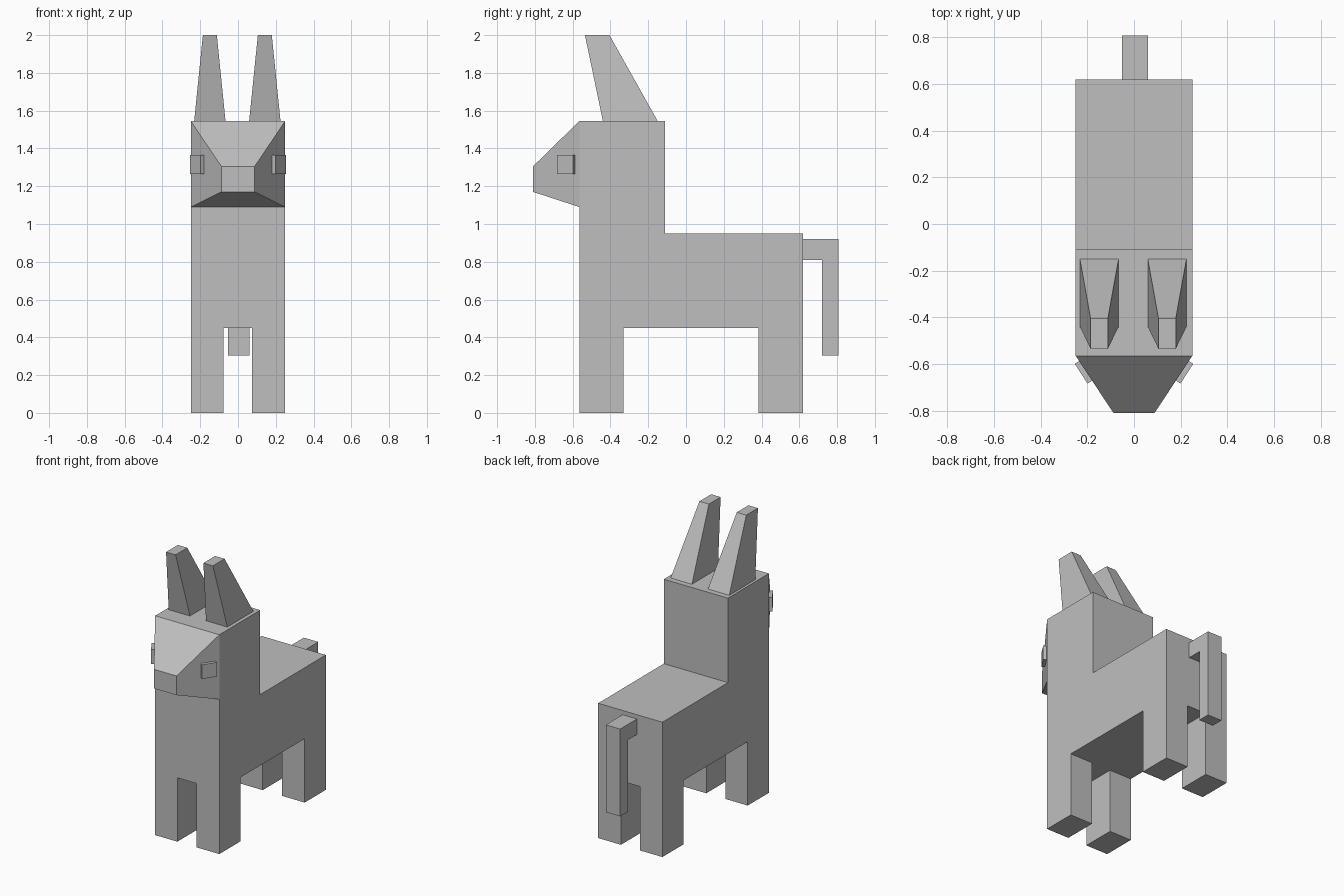
import bpy
import bmesh

cube = bpy.data.objects.get("Cube")
if cube:
    bpy.data.objects.remove(cube, do_unlink=True)

grey = bpy.data.materials.new("plain grey")
grey.use_nodes = True
COLOUR = (0.52, 0.52, 0.52, 1)
grey.diffuse_color = COLOUR
grey.node_tree.nodes["Principled BSDF"].inputs["Base Color"].default_value = COLOUR


def loft(name, start, end):
    """Flat-faced solid joining two outlines with equal point counts."""
    bm = bmesh.new()
    a = [bm.verts.new(p) for p in start]
    b = [bm.verts.new(p) for p in end]
    bm.faces.new(a)
    bm.faces.new(b[::-1])
    for i in range(len(a)):
        j = (i + 1) % len(a)
        bm.faces.new((a[j], a[i], b[i], b[j]))
    bmesh.ops.recalc_face_normals(bm, faces=bm.faces)
    mesh = bpy.data.meshes.new(name)
    bm.to_mesh(mesh)
    bm.free()
    mesh.materials.append(grey)
    obj = bpy.data.objects.new(name, mesh)
    bpy.context.collection.objects.link(obj)
    return obj


def side_profile(name, outline, x0, x1):
    """Extrude a (y, z) outline across x."""
    return loft(name, [(x0, y, z) for y, z in outline],
                [(x1, y, z) for y, z in outline])


def rect(x0, x1, y0, y1):
    return [(x0, y0), (x1, y0), (x1, y1), (x0, y1)]


def upright(name, bottom, z0, top, z1):
    """Solid rising from one (x, y) outline to another."""
    return loft(name, [(x, y, z0) for x, y in bottom],
                [(x, y, z1) for x, y in top])


FRONT, BACK, BELLY, CROWN, HALF = -0.565, 0.62, 0.45, 1.545, 0.25

# Torso, neck and back of the head in one stepped block
side_profile("torso_and_head",
             [(FRONT, BELLY), (BACK, BELLY), (BACK, 0.95),
              (-0.11, 0.95), (-0.11, CROWN), (FRONT, CROWN)], -HALF, HALF)

# Tapered snout
snout_ends = []
for y, w, z0, z1 in ((FRONT, HALF, 1.09, CROWN), (-0.81, 0.088, 1.17, 1.305)):
    snout_ends.append([(-w, y, z0), (w, y, z0), (w, y, z1), (-w, y, z1)])
loft("snout", *snout_ends)

# Legs
for end, y0, y1 in (("front", FRONT, -0.33), ("back", 0.385, BACK)):
    for side, x0, x1 in (("right", -HALF, -0.077), ("left", 0.073, HALF)):
        foot = rect(x0, x1, y0, y1)
        upright(f"{end}_leg_{side}", foot, 0, foot, BELLY)

# Ears, narrowing and leaning forward
for side, x in (("right", -0.149), ("left", 0.142)):
    upright(f"ear_{side}", rect(x - 0.083, x + 0.083, -0.44, -0.15), CROWN,
            rect(x - 0.037, x + 0.037, -0.535, -0.405), 2.0)

# Eye plates lying on the slanted snout sides
for side, s in (("right", -1), ("left", 1)):
    plate = [(s * x, y) for x, y in
             ((0.235, -0.588), (0.254, -0.599), (0.199, -0.684), (0.180, -0.671))]
    upright(f"eye_{side}", plate, 1.265, plate, 1.365)

# Hooked tail
side_profile("tail", [(BACK, 0.81), (BACK, 0.92), (0.807, 0.92),
                      (0.807, 0.305), (0.72, 0.305), (0.72, 0.81)], -0.052, 0.06)
